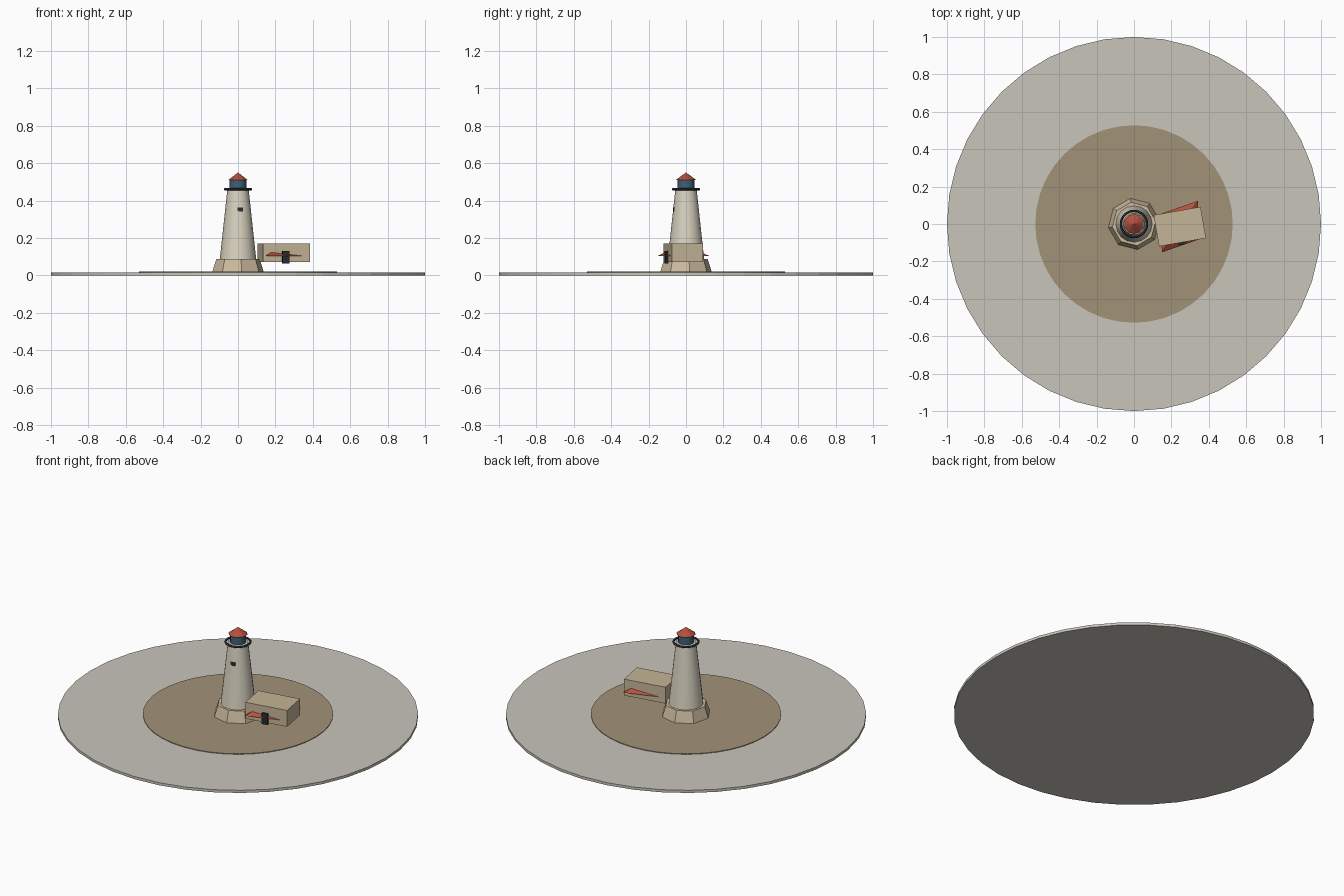
import bpy
from math import radians

if "Cube" in bpy.data.objects:
    bpy.data.objects.remove(bpy.data.objects["Cube"])

def paint(ob, name, mat):
    ob.name = name
    if mat:
        ob.data.materials.append(mat)
    return ob

def material(name, rgb):
    m = bpy.data.materials.new(name)
    m.diffuse_color = (*rgb, 1)
    m.use_nodes = True
    m.node_tree.nodes["Principled BSDF"].inputs["Base Color"].default_value = m.diffuse_color
    return m

def frustum(name, mat, sides, r1, r2, z1, z2, turn=0, at=(0, 0), smooth=False):
    bpy.ops.mesh.primitive_cone_add(vertices=sides, radius1=r1, radius2=r2, depth=z2 - z1,
                                    location=(*at, (z1 + z2) / 2), rotation=(0, 0, radians(turn)))
    if smooth:
        bpy.ops.object.shade_smooth_by_angle(angle=radians(40))
    return paint(bpy.context.object, name, mat)

def box(name, mat, size, loc, turn=0):
    bpy.ops.mesh.primitive_cube_add(size=1, location=loc, rotation=(0, 0, radians(turn)))
    bpy.context.object.scale = size
    return paint(bpy.context.object, name, mat)

stone = material("stone", (0.58, 0.56, 0.50))
earth = material("earth", (0.36, 0.29, 0.19))
sand = material("sand", (0.60, 0.49, 0.34))
cream = material("cream", (0.70, 0.65, 0.53))
wall = material("wall", (0.56, 0.46, 0.31))
red = material("red", (0.46, 0.08, 0.05))
blue = material("blue", (0.05, 0.12, 0.19))
dark = material("dark", (0.02, 0.025, 0.03))

# round plate and island
frustum("ground_plate", stone, 40, 1, 1, 0, 0.016)
frustum("island", earth, 40, 0.528, 0.528, 0.002, 0.02)

# tower
frustum("tower_base", sand, 8, 0.139, 0.117, 0.018, 0.087, 8)
frustum("tower", cream, 16, 0.098, 0.057, 0.08, 0.46, smooth=True)
box("tower_window", dark, (0.028, 0.012, 0.022), (0.012, -0.062, 0.352), 5)

# gallery ring, lantern and cap
bpy.ops.mesh.primitive_torus_add(major_radius=0.07, minor_radius=0.006, major_segments=24,
                                 minor_segments=8, location=(0, 0, 0.46))
bpy.ops.object.shade_smooth_by_angle(angle=radians(60))
paint(bpy.context.object, "gallery_ring", dark)
frustum("lantern", blue, 12, 0.045, 0.045, 0.455, 0.512, smooth=True)
frustum("lantern_cap", red, 10, 0.054, 0, 0.51, 0.55)

# keeper's house, with its low diamond roof passing through the walls
house_at = (0.245, -0.014)
box("house", wall, (0.255, 0.17, 0.1), (*house_at, 0.121), 10)
roof = frustum("house_roof", red, 4, 0.168, 0, 0.104, 0.17, 55, house_at)
roof.scale = (1, 0.72, 1)
box("house_door", dark, (0.038, 0.014, 0.066), (0.256, -0.104, 0.097), 10)
